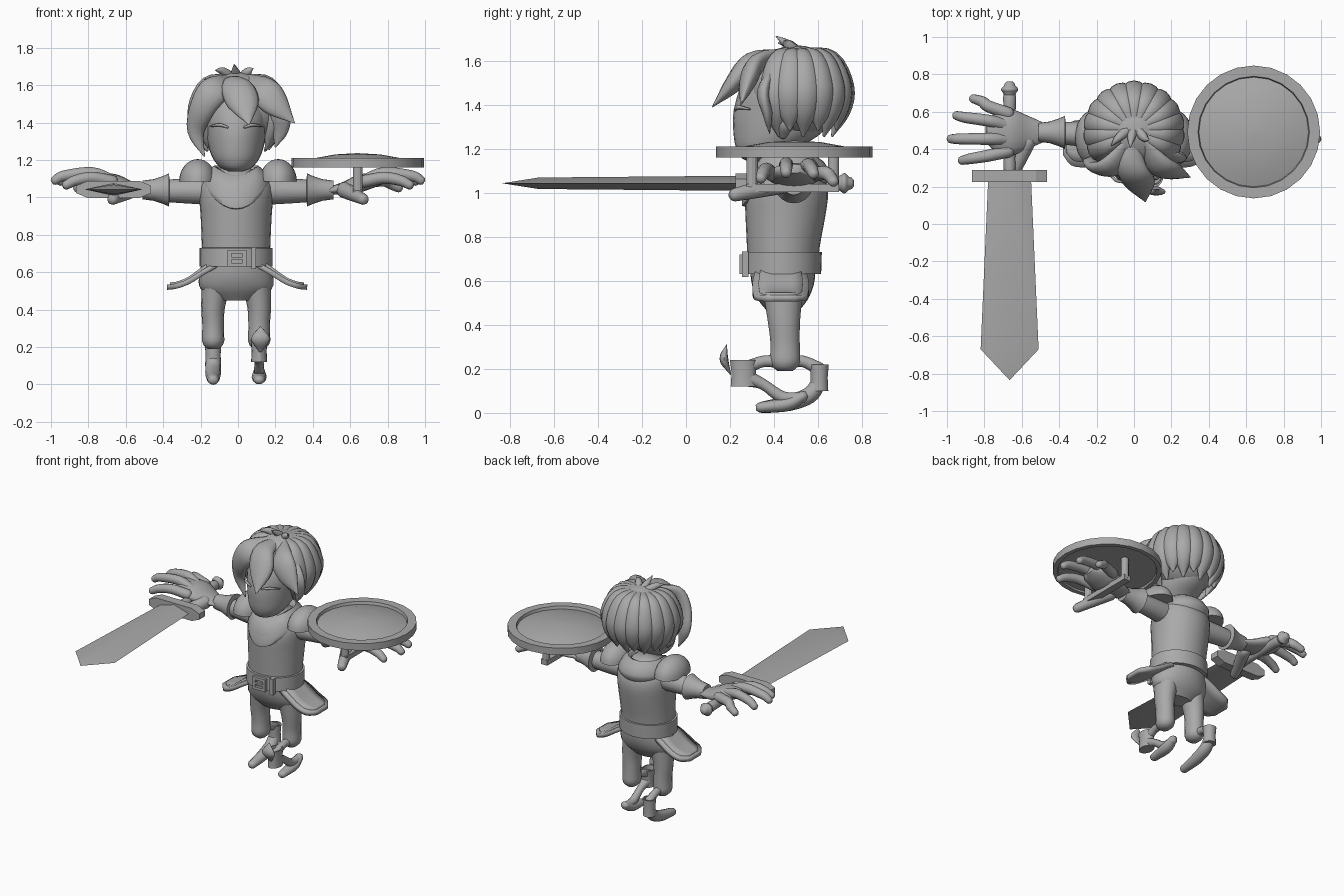
import bpy, bmesh, math
from mathutils import Vector

cube = bpy.data.objects.get("Cube")
if cube:
    bpy.data.objects.remove(cube)

grey = bpy.data.materials.new("plain_grey")
grey.use_nodes = True
grey.diffuse_color = (0.4, 0.4, 0.4, 1)
grey.node_tree.nodes["Principled BSDF"].inputs["Base Color"].default_value = grey.diffuse_color


def add(name, bm, angle=40):
    """Turn a bmesh into a named, shaded object."""
    bmesh.ops.recalc_face_normals(bm, faces=bm.faces)
    mesh = bpy.data.meshes.new(name)
    bm.to_mesh(mesh)
    bm.free()
    mesh.materials.append(grey)
    ob = bpy.data.objects.new(name, mesh)
    bpy.context.collection.objects.link(ob)
    bpy.ops.object.select_all(action='DESELECT')
    ob.select_set(True)
    bpy.context.view_layer.objects.active = ob
    bpy.ops.object.shade_smooth_by_angle(angle=math.radians(angle))
    return ob


def skin(name, rings, caps=True, angle=40):
    """Join matching rings of points with quads."""
    bm = bmesh.new()
    loops = [[bm.verts.new(p) for p in ring] for ring in rings]
    n = len(loops[0])
    for a, b in zip(loops, loops[1:]):
        for i in range(n):
            bm.faces.new((a[i], a[(i + 1) % n], b[(i + 1) % n], b[i]))
    if caps:
        bm.faces.new(loops[0])
        bm.faces.new(loops[-1])
    return add(name, bm, angle)


def spline(pts, steps):
    """Smooth path through points of any dimension."""
    pts = [Vector(p) for p in pts]
    ext = [2 * pts[0] - pts[1]] + pts + [2 * pts[-1] - pts[-2]]
    out = []
    for a, b, c, d in zip(ext, ext[1:], ext[2:], ext[3:]):
        for k in range(steps):
            t = k / steps
            out.append(0.5 * (2 * b + (c - a) * t + (2 * a - 5 * b + 4 * c - d) * t ** 2
                              + (3 * b - a - 3 * c + d) * t ** 3))
    return out + [pts[-1]]


def circle(n):
    return [(math.cos(2 * math.pi * i / n), math.sin(2 * math.pi * i / n)) for i in range(n)]


def loft(name, rows, n=28, steps=3, angle=40):
    """Stack of level ellipses: z, centre y, x radius, y radius."""
    rows = spline([Vector(r) for r in rows], steps) if steps > 1 else rows
    return skin(name, [[(c * rx - 0.01, cy + s * ry, z) for c, s in circle(n)]
                       for z, cy, rx, ry in rows], angle=angle)


def tube(name, pts, up=(0, 0, 1), flat=1.0, n=12, steps=4):
    """Tapered limb with rounded ends: x, y, z, radius; flat squashes along up."""
    path = spline(pts, steps)
    pos = [Vector(p[:3]) for p in path]
    rad = [max(p[3], 0.003) for p in path]
    d0, d1 = (pos[0] - pos[1]).normalized(), (pos[-1] - pos[-2]).normalized()
    for k, sc in ((0.4, 0.87), (0.75, 0.5)):
        pos = [Vector(path[0][:3]) + d0 * path[0][3] * k] + pos
        rad = [path[0][3] * sc] + rad
        pos.append(Vector(path[-1][:3]) + d1 * path[-1][3] * k)
        rad.append(max(path[-1][3], 0.003) * sc)
    rings = []
    for i, (p, r) in enumerate(zip(pos, rad)):
        t = pos[min(i + 1, len(pos) - 1)] - pos[max(i - 1, 0)]
        side = t.cross(Vector(up)).normalized()
        top = side.cross(t).normalized()
        rings.append([p + side * c * r + top * s * r * flat for c, s in circle(n)])
    return skin(name, rings, angle=60)


def hull(name, pts):
    bm = bmesh.new()
    for p in pts:
        bm.verts.new(p)
    bmesh.ops.convex_hull(bm, input=bm.verts)
    return add(name, bm, 20)


def box(name, x, y, z, sx, sy, sz):
    return hull(name, [(x + i * sx / 2, y + j * sy / 2, z + k * sz / 2)
                       for i in (-1, 1) for j in (-1, 1) for k in (-1, 1)])


def lathe(name, centre, profile, n=24, scale=(1, 1), angle=25):
    x, y, z = centre
    return skin(name, [[(x + c * max(r, .001) * scale[0], y + s * max(r, .001) * scale[1], z + h)
                        for c, s in circle(n)] for r, h in profile], angle=angle)


# Torso, pelvis, neck
loft("torso", [(.64, .44, .18, .16), (.75, .442, .183, .165), (.9, .452, .19, .182),
               (1.0, .457, .197, .188), (1.07, .46, .19, .165), (1.12, .46, .14, .12),
               (1.16, .45, .07, .07), (1.24, .44, .06, .065)])
loft("pelvis", [(.66, .44, .182, .15), (.58, .44, .198, .14), (.51, .44, .19, .11), (.45, .44, .1, .06)])

# Belt and buckle
loft("belt", [(.63, .44, .17, .15), (.632, .437, .195, .177), (.73, .44, .195, .177), (.732, .44, .17, .15)], steps=1)
for z in (.64, .71):
    box("buckle_bar", -.005, .253, z, .1, .02, .02)
for x in (-.045, .035):
    box("buckle_side", x, .253, .675, .02, .02, .09)
box("buckle_prong", 0, .25, .675, .07, .016, .014)
box("belt_loop", .085, .27, .675, .025, .03, .115)

# Draped collar
rings = []
for k, h in ((.9, -.03), (1.0, 0), (1.0, .025), (.86, .07), (.66, .1), (.56, .09), (.5, .04)):
    rings.append([(c * .18 * k - .01, .455 + s * .2 * k,
                   1.07 + h - .13 * max(0, -s) ** 2 * k ** 2) for c, s in circle(32)])
skin("collar", rings, caps=False, angle=60)

# Head, brows, ears
loft("head", [(1.14, .35, .04, .06), (1.16, .355, .085, .105), (1.21, .375, .125, .15), (1.28, .42, .15, .205),
              (1.36, .435, .162, .22), (1.46, .45, .175, .21), (1.55, .46, .14, .17), (1.6, .46, .04, .05)])
for s in (1, -1):
    tube("brow", [(s * .045 - .01, .222, 1.375, .006), (s * .09 - .01, .237, 1.388, .009),
                  (s * .14 - .01, .29, 1.38, .004)], n=8)
    tube("ear", [(s * .16 - .01, .44, 1.26, .02), (s * .19 - .01, .45, 1.31, .04), (s * .2 - .01, .47, 1.36, .02)],
         up=(1, 0, 0), flat=.5)

# Hair cap with combed locks
lathe("hair_cap", (0, .5, 1.46), [(math.sin(a * math.pi / 16), -math.cos(a * math.pi / 16) * .21)
                                  for a in range(17)], scale=(.24, .22), angle=60)
for i in range(13):
    a = math.radians(-28 + i * 236 / 12)
    cx, sy = math.cos(a), math.sin(a)
    drop = .03 * (i % 2)
    pts = [(cx * r * 1.03, .5 + sy * r, z, w) for r, z, w in
           ((.04, 1.645, .02), (.16, 1.61, .05), (.215, 1.48, .066), (.205, 1.37, .055),
            (.165 + drop, 1.26 + drop, .008))]
    tube("hair_lock", pts, up=(cx, sy, .3), flat=.75)

# Fringe and cowlicks
fringe = [
    [(0, .44, 1.635, .03), (-.01, .3, 1.6, .08), (.03, .22, 1.5, .085), (.06, .12, 1.39, .004)],
    [(.05, .44, 1.635, .03), (.13, .32, 1.58, .08), (.2, .28, 1.5, .075), (.3, .25, 1.4, .004)],
    [(-.03, .44, 1.63, .03), (-.12, .31, 1.58, .08), (-.19, .3, 1.48, .07), (-.225, .34, 1.35, .045), (-.18, .34, 1.22, .004)],
    [(.14, .4, 1.56, .04), (.22, .35, 1.46, .055), (.225, .37, 1.36, .045), (.2, .38, 1.27, .004)],
]
for pts in fringe:
    tube("fringe_lock", pts, up=(0, -1, .4), flat=.5)
for x, y, z in ((-.12, .42, 1.68), (-.02, .41, 1.71), (.08, .45, 1.69)):
    tube("cowlick", [(x * .3, .5, 1.64, .03), (x * .7, .46, 1.675, .022), (x, y, z, .003)], up=(0, 1, 0), n=8)

for s in (1, -1):
    # Arm, glove cuff
    tube("arm", [(s * .13, .47, 1.035, .075), (s * .26, .48, 1.035, .068), (s * .37, .485, 1.035, .06), (s * .47, .49, 1.035, .045)])
    rows = [(.365, .055), (.37, .088), (.4, .075), (.45, .058), (.51, .05)]
    skin("glove_cuff", [[(s * x, .49 + c * r, 1.04 + d * r) for c, d in circle(20)] for x, r in rows])
    # Hand
    tube("palm", [(s * .48, .49, 1.035, .05), (s * .57, .49, 1.05, .09), (s * .65, .49, 1.075, .122), (s * .71, .49, 1.09, .11)],
         flat=.38, n=16)
    for y0, y1, x1, z in ((.59, .67, .86, 1.075), (.525, .58, .95, 1.11), (.455, .455, .98, 1.115), (.39, .34, .92, 1.09)):
        tube("finger", [(s * .67, y0, 1.085, .034), (s * .78, (y0 + y1) / 2, z + .015, .032), (s * (x1 - .05), y1 * .8 + y0 * .2, z, .029),
                        (s * x1, y1, z - .025, .024)])
    tube("thumb", [(s * .57, .44, 1.04, .045), (s * .62, .33, 1.015, .038), (s * .67, .22, .99, .03)])
    # Shoulder guard dome
    dome = [(.9, 0), (1, 0)] + [(math.cos(a * math.pi / 16), .12 * math.sin(a * math.pi / 16)) for a in range(1, 9)]
    lathe("shoulder_guard", (s * .215, .46, 1.085), dome, scale=(.1, .15), angle=50)
    # Hip flap with raised centre panel
    for name, k, lift in (("hip_flap", 1, 0), ("hip_flap_panel", .78, .012)):
        bm = bmesh.new()
        rows = []
        for x, z, w in spline([Vector(p) for p in ((.1, .645, .11), (.18, .6, .125), (.26, .55, .128), (.33, .525, .115), (.375, .52, .06))], 3):
            x = .23 + (x - .23) * (k + .1 if k < 1 else 1)
            rows.append([bm.verts.new((s * x - .005, .43 + j * w * k, z + lift)) for j in (-1, -.5, 0, .5, 1)])
        for a, b in zip(rows, rows[1:]):
            for i in range(4):
                bm.faces.new((a[i], a[i + 1], b[i + 1], b[i]))
        flap = add(name, bm)
        mod = flap.modifiers.new("thickness", 'SOLIDIFY')
        mod.thickness = .028
        mod.offset = 0
    # Leg down to the knee
    x = s * .123 - .01
    tube("leg", [(x * .85, .44, .56, .08), (x, .445, .42, .064), (x, .45, .32, .058), (x, .45, .235, .06)], up=(0, 1, 0), flat=1.15, n=16)
    # Boot cuff and strap, stepping forward on the left and back on the right
    cy, z0, ry = (.262, .12, .06) if s > 0 else (.605, .1, .042)
    lathe("boot_cuff", (x, cy, z0), [(.8, 0), (1, 0), (.93, .06), (1.05, .12), (.85, .12), (.75, .06)], scale=(.043, ry), n=18)
    tube("shin", [(x, .45, .225, .03), (x, (cy + .45) / 2, .235, .026), (x, cy, .2, .03)])

# Boots below the cuffs
tube("left_boot", [(.113, .27, .16, .04), (.113, .35, .13, .025), (.113, .44, .07, .028), (.113, .53, .07, .025)])
tube("left_foot", [(.113, .53, .075, .03), (.113, .46, .04, .04), (.113, .34, .025, .03)], flat=.8)
tube("left_boot_flap", [(.12, .2, .18, .01), (.12, .172, .245, .05), (.12, .185, .31, .003)], up=(0, 1, 0), flat=.4)
tube("right_boot", [(-.133, .6, .13, .038), (-.133, .56, .08, .042), (-.133, .47, .045, .04), (-.133, .35, .025, .03)], flat=.9)

# Sword
mid = 1.043
hull("sword_blade", [(-.665 + i * w, y, mid + k * h) for y, w, h in ((.23, .115, .034), (-.67, .155, .026))
                     for i, k in ((1, 0), (-1, 0), (0, 1), (0, -1))] + [(-.665, -.835, mid)])
hull("sword_guard", [(-.665 + i * w, y, mid + k * h) for y in (.225, .29) for w, h in ((.2, .02), (.14, .045))
                     for i in (-1, 1) for k in (-1, 1)])
tube("sword_grip", [(-.665, .27, mid, .033), (-.665, .5, mid, .03), (-.665, .68, mid, .035)])
tube("sword_pommel", [(-.665, .7, mid, .035), (-.665, .72, mid, .046), (-.665, .74, mid, .03)])

# Shield with a dished, domed face and a grip underneath
lathe("shield", (.64, .492, 1.16), [(0, .012), (.32, .012), (.325, 0), (.355, 0), (.355, .05), (.298, .05), (.293, .03),
                                    (.22, .052), (.12, .07), (0, .077)])
for y in (.3, .67):
    lathe("shield_post", (.64, y, 1.02), [(.026, 0), (.026, .155)], n=12)
box("shield_grip", .64, .485, 1.022, .05, .42, .036)
